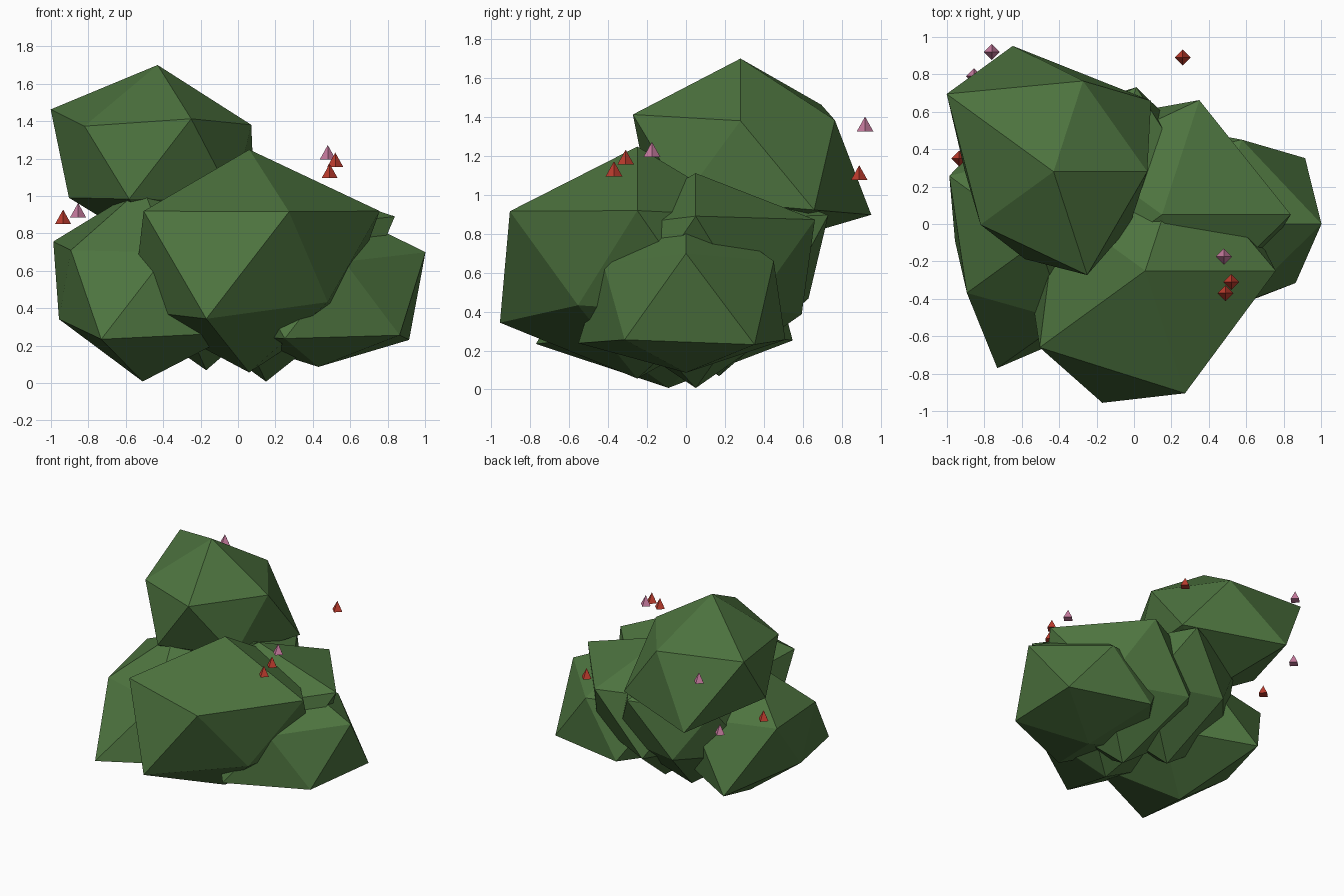
import bpy, bmesh, math
from mathutils import Vector

default_cube = bpy.data.objects.get("Cube")
if default_cube:
    bpy.data.objects.remove(default_cube, do_unlink=True)


def make_material(name, colour):
    material = bpy.data.materials.new(name)
    material.use_nodes = True
    material.diffuse_color = (*colour, 1)
    shader = material.node_tree.nodes["Principled BSDF"]
    shader.inputs["Base Color"].default_value = (*colour, 1)
    shader.inputs["Roughness"].default_value = 0.9
    return material


leaf_green = make_material("leaf green", (0.075, 0.175, 0.05))
berry_red = make_material("berry red", (0.52, 0.045, 0.027))
blossom_pink = make_material("blossom pink", (0.58, 0.2, 0.35))


def add_object(name, bm, material):
    mesh = bpy.data.meshes.new(name)
    bm.to_mesh(mesh)
    bm.free()
    mesh.materials.append(material)
    obj = bpy.data.objects.new(name, mesh)
    bpy.context.collection.objects.link(obj)
    return obj


def ring_order(vert):
    """Sort from bottom to top, then around the vertical axis."""
    angle = math.atan2(vert.co.y, vert.co.x) + 0.1
    return round(vert.co.z, 2), angle % math.tau


def leaf_clump(name, centre, percents):
    """Squashed icosahedron whose corners are pushed in or out."""
    bm = bmesh.new()
    bmesh.ops.create_icosphere(bm, subdivisions=1, radius=1)
    for vert, percent in zip(sorted(bm.verts, key=ring_order), percents):
        vert.co = vert.co.normalized() * (percent / 100)
        vert.co.z *= 0.8
        vert.co += Vector(centre)
    add_object(name, bm, leaf_green)


def small_bud(name, base, material):
    """Tiny four-sided pyramid standing on its base point."""
    height = 0.077
    bm = bmesh.new()
    bmesh.ops.create_cone(bm, cap_ends=True, segments=4,
                          radius1=0.043, radius2=0, depth=height)
    bmesh.ops.remove_doubles(bm, verts=bm.verts, dist=0.001)
    obj = add_object(name, bm, material)
    obj.location = Vector(base) + Vector((0, 0, height / 2))


# Foliage: centre, then bottom, lower ring, upper ring, top radii in percent
leaf_clump("top_foliage", (-0.43, 0.28, 1.18),
           (60, 72, 79, 53, 55, 56, 56, 57, 79, 54, 65, 65))
leaf_clump("front_foliage", (0.06, -0.25, 0.64),
           (73, 70, 70, 70, 83, 58, 78, 70, 65, 78, 77, 76))
leaf_clump("right_foliage", (-0.51, -0.09, 0.52),
           (64, 60, 75, 50, 80, 70, 60, 60, 66, 53, 50, 66))
leaf_clump("middle_foliage", (0.15, 0.05, 0.615),
           (76, 55, 64, 60, 65, 65, 77, 72, 60, 60, 60, 62))
leaf_clump("left_foliage", (0.43, 0, 0.47),
           (48, 67, 60, 60, 65, 60, 64, 53, 60, 60, 50, 64))
leaf_clump("back_foliage", (-0.17, 0.17, 0.66),
           (74, 60, 54, 60, 60, 60, 60, 66, 55, 60, 60, 56))

# Berries and blossoms
berries = [(0.52, -0.31, 1.155), (0.49, -0.37, 1.095),
           (0.26, 0.89, 1.075), (-0.935, 0.35, 0.85)]
blossoms = [(0.48, -0.175, 1.195), (-0.855, 0.79, 0.885), (-0.76, 0.92, 1.325)]
for spot in berries:
    small_bud("berry", spot, berry_red)
for spot in blossoms:
    small_bud("blossom", spot, blossom_pink)
